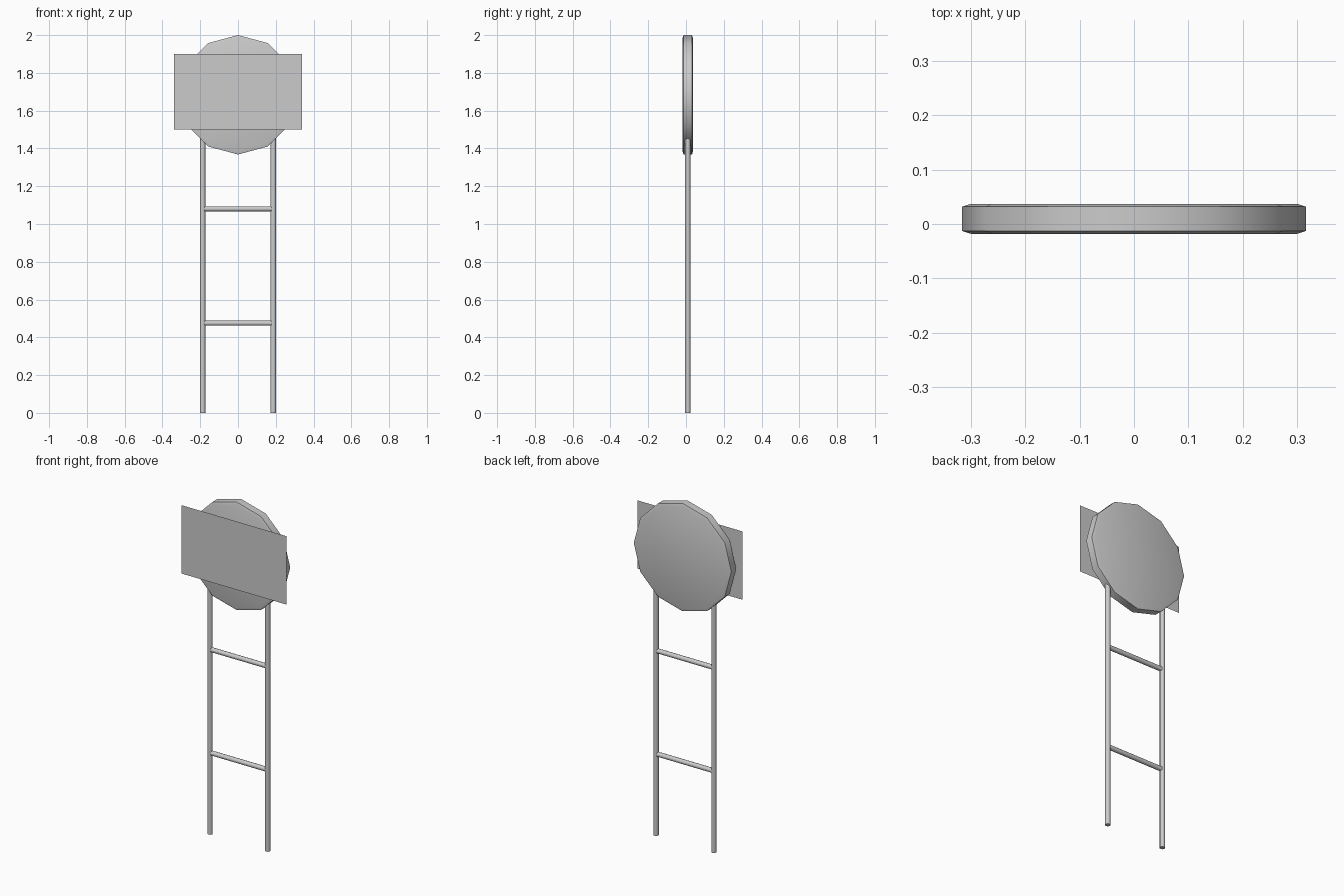
import bpy
import math
from mathutils import Vector

if "Cube" in bpy.data.objects:
    bpy.data.objects.remove(bpy.data.objects["Cube"])

Y = 0.009  # depth of the frame centre line


def smooth(obj, angle):
    bpy.ops.object.select_all(action='DESELECT')
    obj.select_set(True)
    bpy.context.view_layer.objects.active = obj
    bpy.ops.object.shade_smooth_by_angle(angle=math.radians(angle))


def make(name, verts, faces):
    mesh = bpy.data.meshes.new(name)
    mesh.from_pydata(verts, [], faces)
    obj = bpy.data.objects.new(name, mesh)
    bpy.context.collection.objects.link(obj)
    return obj


def tube(name, a, b, radius, sides=10):
    a, b = Vector(a), Vector(b)
    bpy.ops.mesh.primitive_cylinder_add(vertices=sides, radius=radius,
                                        depth=(b - a).length, location=(a + b) / 2)
    obj = bpy.context.object
    obj.name = name
    obj.rotation_euler = (b - a).to_track_quat('Z', 'Y').to_euler()
    smooth(obj, 45)


# Twelve-sided disc with chamfered rim, from a (radius, y) profile
N, R, ZC = 12, 0.316, 1.684
profile = [(0.3, -0.018), (R, -0.013), (R, 0.032), (0.3, 0.037)]
verts = [(r * math.sin(2 * math.pi * i / N), y, ZC + r * math.cos(2 * math.pi * i / N))
         for r, y in profile for i in range(N)]
faces = [(k * N + i, (k + 1) * N + i, (k + 1) * N + (i + 1) % N, k * N + (i + 1) % N)
         for k in range(3) for i in range(N)]
faces += [tuple(range(N)), tuple(reversed(range(3 * N, 4 * N)))]
disc = make("sign_disc", verts, faces)
smooth(disc, 35)

# Thin rectangular panel in front of the disc
make("sign_panel",
     [(-0.34, -0.037, 1.5), (0.34, -0.037, 1.5), (0.34, -0.037, 1.9), (-0.34, -0.037, 1.9)],
     [(0, 1, 2, 3)])

# Legs
for side, label in ((-1, "left"), (1, "right")):
    tube(label + "_leg", (side * 0.187, Y, 0), (side * 0.187, Y, 1.47), 0.0145)

# Rungs
for label, z in (("lower", 0.475), ("upper", 1.08)):
    tube(label + "_rung", (-0.18, Y, z), (0.18, Y, z), 0.0135)

# Make the disc normals point outward
import bmesh
bm = bmesh.new()
bm.from_mesh(disc.data)
bmesh.ops.recalc_face_normals(bm, faces=bm.faces)
bm.to_mesh(disc.data)
bm.free()
